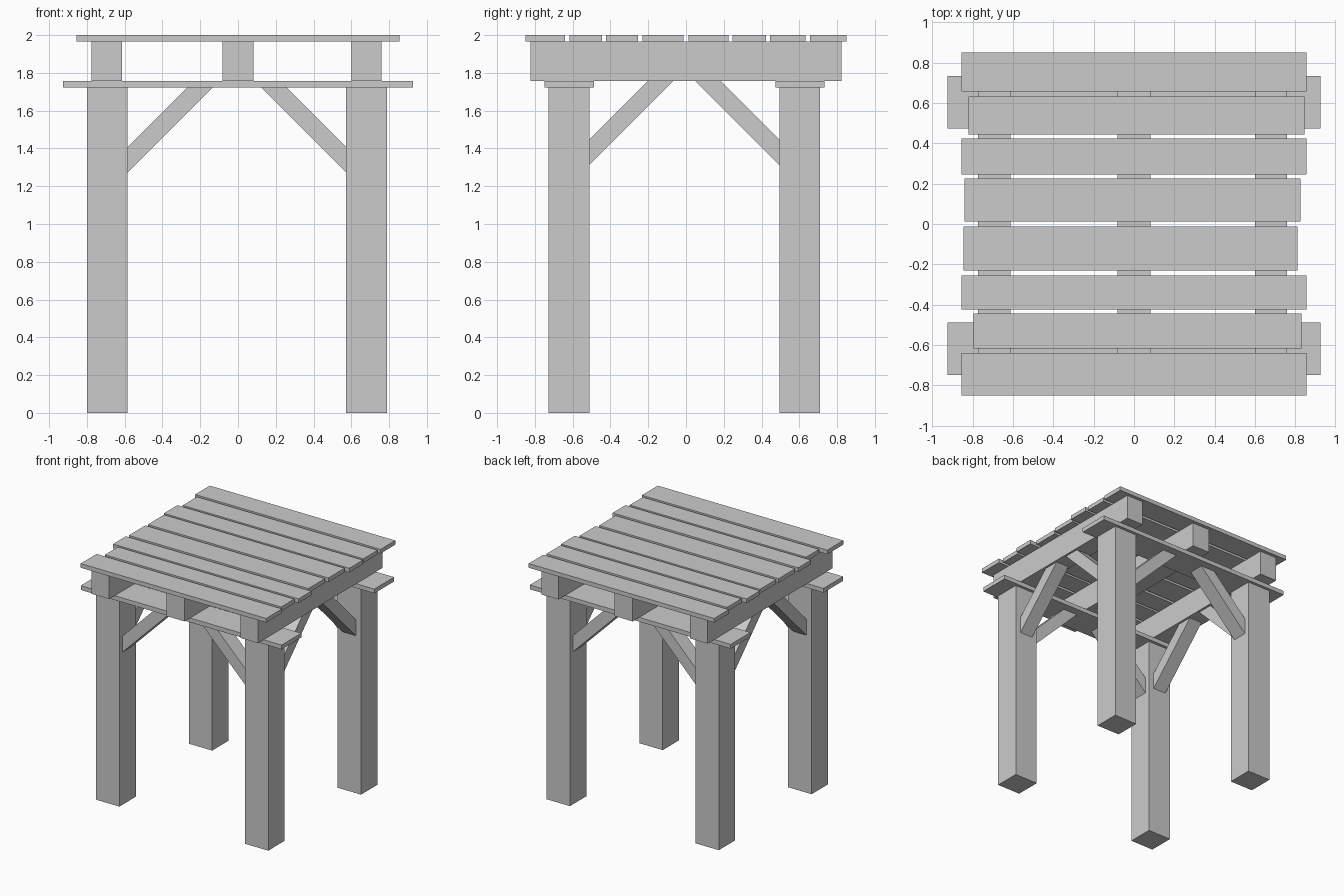
import bpy
import bmesh

if "Cube" in bpy.data.objects:
    bpy.data.objects.remove(bpy.data.objects["Cube"])


def prism(name, profile, axis, lo, hi):
    """Extrude a 2D profile along x, y or z from lo to hi."""
    place = {'x': lambda a, b, t: (t, a, b),
             'y': lambda a, b, t: (a, t, b),
             'z': lambda a, b, t: (a, b, t)}[axis]
    bm = bmesh.new()
    bottom = [bm.verts.new(place(a, b, lo)) for a, b in profile]
    top = [bm.verts.new(place(a, b, hi)) for a, b in profile]
    bm.faces.new(bottom)
    bm.faces.new(top)
    n = len(profile)
    for i in range(n):
        j = (i + 1) % n
        bm.faces.new((bottom[i], bottom[j], top[j], top[i]))
    bmesh.ops.recalc_face_normals(bm, faces=bm.faces)
    mesh = bpy.data.meshes.new(name)
    bm.to_mesh(mesh)
    bm.free()
    obj = bpy.data.objects.new(name, mesh)
    bpy.context.collection.objects.link(obj)
    return obj


def box(name, x, y, z):
    return prism(name, [(x[0], y[0]), (x[1], y[0]), (x[1], y[1]), (x[0], y[1])], 'z', *z)


def brace(name, axis, start, direction, top, depth, center, width):
    """45 degree brace from a post face at start up to height top."""
    low, high = depth
    profile = [(start, low), (start, high),
               (start + direction * (top - high), top),
               (start + direction * (top - low), top)]
    prism(name, profile, axis, center - width / 2, center + width / 2)


Z_POST, Z_BOARD, Z_BEAM, Z_TOP = 1.722, 1.758, 1.965, 2.0
POST_X = {'left': (-0.80, -0.584), 'right': (0.573, 0.789)}
POST_Y = {'front': (-0.728, -0.512), 'back': (0.494, 0.710)}

# Posts with the diagonal braces leaving their inner faces
for side, px in POST_X.items():
    for end, py in POST_Y.items():
        label = f"{end}_{side}"
        box(f"{label}_post", px, py, (0, Z_POST))
        sx, dx = (px[1], 1) if side == 'left' else (px[0], -1)
        sy, dy = (py[1], 1) if end == 'front' else (py[0], -1)
        brace(f"{label}_cross_brace", 'y', sx, dx, Z_POST,
              (1.272, 1.407), sum(py) / 2, 0.13)
        brace(f"{label}_side_brace", 'x', sy, dy, Z_BOARD,
              (1.312, 1.448), sum(px) / 2, 0.12)

# Flat boards lying across the posts
box("front_cap_board", (-0.926, 0.926), (-0.748, -0.488), (Z_POST, Z_BOARD))
box("back_cap_board", (-0.926, 0.926), (0.473, 0.734), (Z_POST, Z_BOARD))

# Beams running front to back
for name, x in (("left", (-0.775, -0.613)), ("middle", (-0.083, 0.082)),
                ("right", (0.600, 0.759))):
    box(f"{name}_beam", x, (-0.822, 0.822), (Z_BOARD, Z_BEAM))

# Uneven deck planks: x start, x end, y start, y end
planks = [(-0.855, 0.855, -0.850, -0.641),
          (-0.796, 0.830, -0.617, -0.444),
          (-0.855, 0.855, -0.424, -0.255),
          (-0.846, 0.810, -0.230, -0.012),
          (-0.840, 0.825, 0.012, 0.226),
          (-0.855, 0.855, 0.245, 0.424),
          (-0.821, 0.845, 0.444, 0.632),
          (-0.855, 0.855, 0.657, 0.850)]
for i, (x0, x1, y0, y1) in enumerate(planks, 1):
    box(f"deck_plank_{i}", (x0, x1), (y0, y1), (Z_BEAM, Z_TOP))
